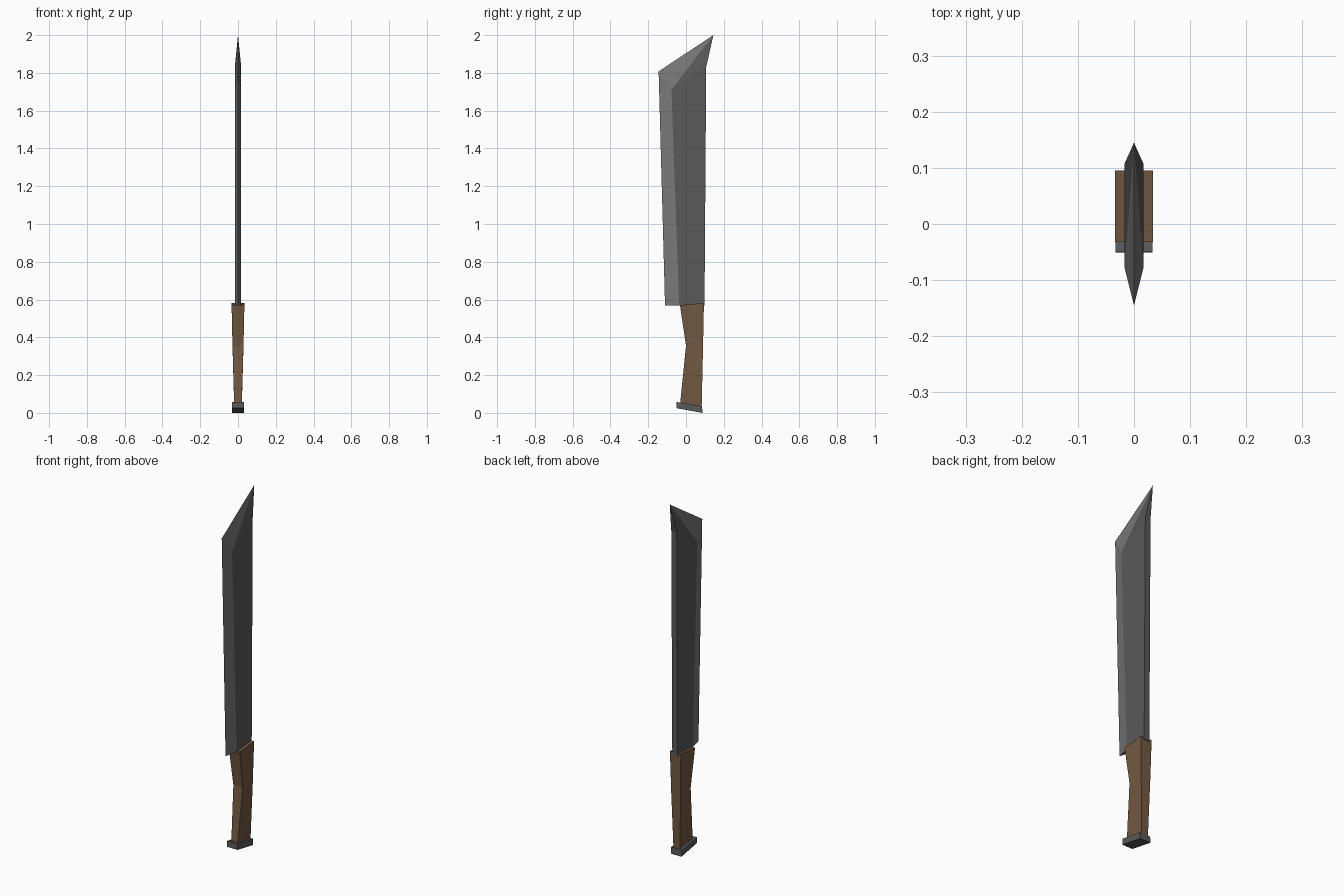
import bpy, bmesh

if "Cube" in bpy.data.objects:
    bpy.data.objects.remove(bpy.data.objects["Cube"])


def material(name, rgb):
    m = bpy.data.materials.new(name)
    m.diffuse_color = (*rgb, 1)
    m.use_nodes = True
    m.node_tree.nodes["Principled BSDF"].inputs["Base Color"].default_value = m.diffuse_color
    return m


steel = material("dark steel", (0.10, 0.10, 0.10))
edge_steel = material("ground edge steel", (0.19, 0.19, 0.19))
wood = material("brown wood", (0.17, 0.10, 0.055))


def finish(bm, name, mats):
    bmesh.ops.recalc_face_normals(bm, faces=bm.faces)
    me = bpy.data.meshes.new(name)
    bm.to_mesh(me)
    bm.free()
    for m in mats:
        me.materials.append(m)
    ob = bpy.data.objects.new(name, me)
    bpy.context.collection.objects.link(ob)
    return ob


def loft(name, rows, mat):
    """Stack of rectangles: each row is half width, front (y, z), back (y, z)."""
    bm = bmesh.new()
    rings = []
    for w, (fy, fz), (by, bz) in rows:
        rings.append([bm.verts.new(p) for p in
                      ((-w, fy, fz), (w, fy, fz), (w, by, bz), (-w, by, bz))])
    for a, b in zip(rings, rings[1:]):
        for i in range(4):
            j = (i + 1) % 4
            bm.faces.new((a[i], a[j], b[j], b[i]))
    bm.faces.new(rings[0])
    bm.faces.new(rings[-1])
    return finish(bm, name, [mat])


# Blade: sharp front edge, flat sides, square spine, tip drawn to a point
bm = bmesh.new()
T = 0.017
edge_low = bm.verts.new((0, -0.111, 0.568))
edge_top = bm.verts.new((0, -0.145, 1.808))
tip = bm.verts.new((0, 0.145, 2.0))
sides = {}
for s in (-1, 1):
    ridge_low = bm.verts.new((s * T, -0.036, 0.568))
    ridge_top = bm.verts.new((s * T, -0.077, 1.71))
    spine_low = bm.verts.new((s * T, 0.098, 0.568))
    spine_top = bm.verts.new((s * T, 0.107, 1.832))
    sides[s] = (ridge_low, spine_low, spine_top)
    bevels = [bm.faces.new((edge_low, ridge_low, ridge_top, edge_top)),
              bm.faces.new((edge_top, ridge_top, tip))]
    bm.faces.new((ridge_low, spine_low, spine_top, ridge_top))
    bm.faces.new((ridge_top, spine_top, tip))
    for f in bevels:
        f.material_index = 1
(rl, sl, st), (rr, sr, tr) = sides[-1], sides[1]
bm.faces.new((sl, sr, tr, st))
bm.faces.new((st, tr, tip))
bm.faces.new((edge_low, rl, sl, sr, rr))
finish(bm, "blade", [steel, edge_steel])

# Handle: bent wooden grip, widening towards the blade
loft("handle", [(0.020, (-0.031, 0.05), (0.083, 0.03)),
                (0.029, (0.0, 0.355), (0.09, 0.345)),
                (0.034, (-0.032, 0.57), (0.095, 0.582))], wood)

# Pommel: tilted metal cap
loft("pommel", [(0.033, (-0.051, 0.025), (0.087, 0.0)),
                (0.033, (-0.050, 0.058), (0.085, 0.036))], steel)
